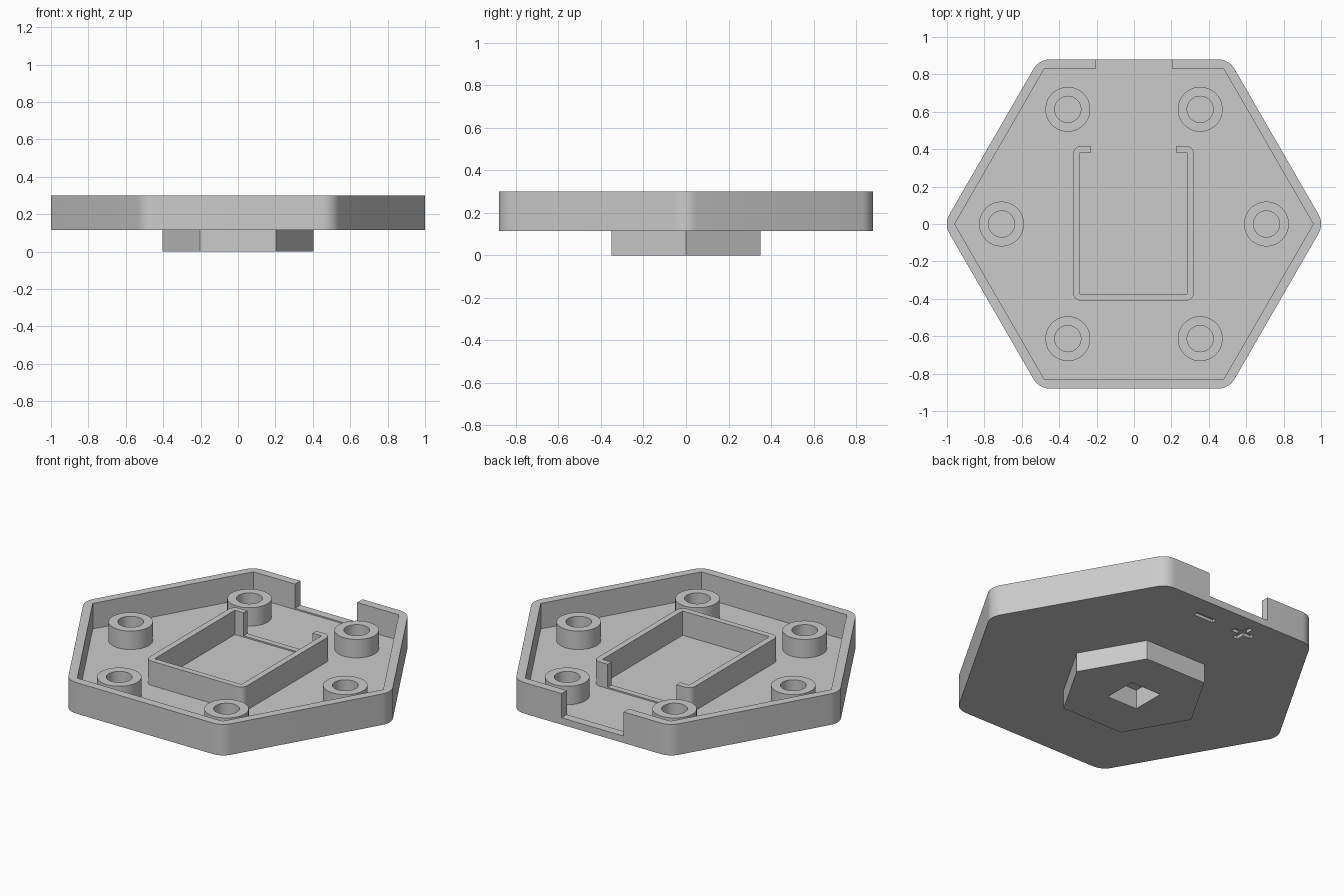
import bpy, bmesh, math
from mathutils import Vector

if "Cube" in bpy.data.objects:
    bpy.data.objects.remove(bpy.data.objects["Cube"])

grey = bpy.data.materials.new("plain grey")
grey.diffuse_color = (0.6, 0.6, 0.6, 1)
grey.use_nodes = True
grey.node_tree.nodes["Principled BSDF"].inputs["Base Color"].default_value = grey.diffuse_color

BASE, FLOOR, RIM = 0.115, 0.148, 0.30   # underside, tray floor, wall top
SILL = FLOOR + 0.008                    # bottom of the wall openings


def hexagon(apothem):
    r = apothem / math.cos(math.pi / 6)
    return [Vector((r * math.cos(i * math.pi / 3), r * math.sin(i * math.pi / 3))) for i in range(6)]


def rect(x0, x1, y0, y1):
    return [Vector(p) for p in ((x0, y0), (x1, y0), (x1, y1), (x0, y1))]


def rounded(corners, radius, steps=8):
    """Replace each corner of a convex outline by a tangent arc."""
    out = []
    n = len(corners)
    for i, c in enumerate(corners):
        a = (corners[i - 1] - c).normalized()
        b = (corners[(i + 1) % n] - c).normalized()
        half = a.angle(b) / 2
        centre = c + (a + b).normalized() * radius / math.sin(half)
        start = c + a * radius / math.tan(half) - centre
        sweep = math.pi - 2 * half
        for k in range(steps + 1):
            t = sweep * k / steps
            out.append(centre + Vector((start.x * math.cos(t) - start.y * math.sin(t),
                                        start.x * math.sin(t) + start.y * math.cos(t))))
    return out


def finish(name, bm):
    bmesh.ops.recalc_face_normals(bm, faces=bm.faces)
    mesh = bpy.data.meshes.new(name)
    bm.to_mesh(mesh)
    bm.free()
    mesh.materials.append(grey)
    ob = bpy.data.objects.new(name, mesh)
    bpy.context.collection.objects.link(ob)
    return ob


def prism(name, outline, z0, z1):
    bm = bmesh.new()
    low = [bm.verts.new((p.x, p.y, z0)) for p in outline]
    high = [bm.verts.new((p.x, p.y, z1)) for p in outline]
    bm.faces.new(low)
    bm.faces.new(high)
    for i in range(len(low)):
        j = (i + 1) % len(low)
        bm.faces.new((low[i], low[j], high[j], high[i]))
    return finish(name, bm)


def cut(ob, outline, z0, z1):
    tool = prism("cutter", outline, z0, z1)
    mod = ob.modifiers.new("cut", "BOOLEAN")
    mod.operation, mod.solver, mod.object = "DIFFERENCE", "EXACT", tool
    bpy.context.view_layer.objects.active = ob
    bpy.ops.object.modifier_apply(modifier=mod.name)
    bpy.data.objects.remove(tool)


def smooth(ob):
    bpy.ops.object.select_all(action="DESELECT")
    ob.select_set(True)
    bpy.context.view_layer.objects.active = ob
    bpy.ops.object.shade_smooth_by_angle(angle=math.radians(30))


# Hexagonal tray with rounded outer corners and an opening in the back wall
tray = prism("tray", rounded(hexagon(0.88), 0.1), BASE, RIM)
cut(tray, hexagon(0.83), FLOOR, RIM + 0.1)
cut(tray, rect(-0.205, 0.205, 0.80, 1.0), SILL, RIM + 0.1)

# Polarity marks sunk into the underside
MARK_Z = BASE + 0.018
cut(tray, rect(0.055, 0.185, 0.725, 0.755), 0, MARK_Z)
a, b, px, py = 0.065, 0.016, -0.145, 0.74
plus = [(-b, -a), (b, -a), (b, -b), (a, -b), (a, b), (b, b),
        (b, a), (-b, a), (-b, b), (-a, b), (-a, -b), (-b, -b)]
cut(tray, [Vector((px + x, py + y)) for x, y in plus], 0, MARK_Z)
smooth(tray)

# Rectangular inner frame with an opening in its back wall
frame = prism("inner_frame", rounded(rect(-0.325, 0.32, -0.41, 0.417), 0.04, 6), FLOOR, 0.293)
cut(frame, rect(-0.288, 0.284, -0.374, 0.382), 0, 1)
cut(frame, rect(-0.23, 0.225, 0.36, 0.5), SILL, 1)
smooth(frame)

# Six hollow screw bosses: (radius, height) profile spun around each centre
SIDES = 40
profile = [(0.12, FLOOR), (0.12, 0.258), (0.07, 0.258), (0.07, FLOOR)]
for n in range(6):
    ang = n * math.pi / 3
    cx, cy = 0.708 * math.cos(ang), 0.708 * math.sin(ang)
    bm = bmesh.new()
    rings = [[bm.verts.new((cx + r * math.cos(2 * math.pi * k / SIDES),
                            cy + r * math.sin(2 * math.pi * k / SIDES), z))
              for k in range(SIDES)] for r, z in profile]
    for i in range(4):
        lo, hi = rings[i], rings[(i + 1) % 4]
        for k in range(SIDES):
            m = (k + 1) % SIDES
            bm.faces.new((lo[k], lo[m], hi[m], hi[k]))
    smooth(finish(f"screw_boss_{n + 1}", bm))

# Hexagonal pedestal with a square socket
pedestal = prism("pedestal", hexagon(0.35), 0, BASE)
cut(pedestal, rect(-0.1, 0.1, -0.1, 0.1), -0.1, BASE + 0.1)
